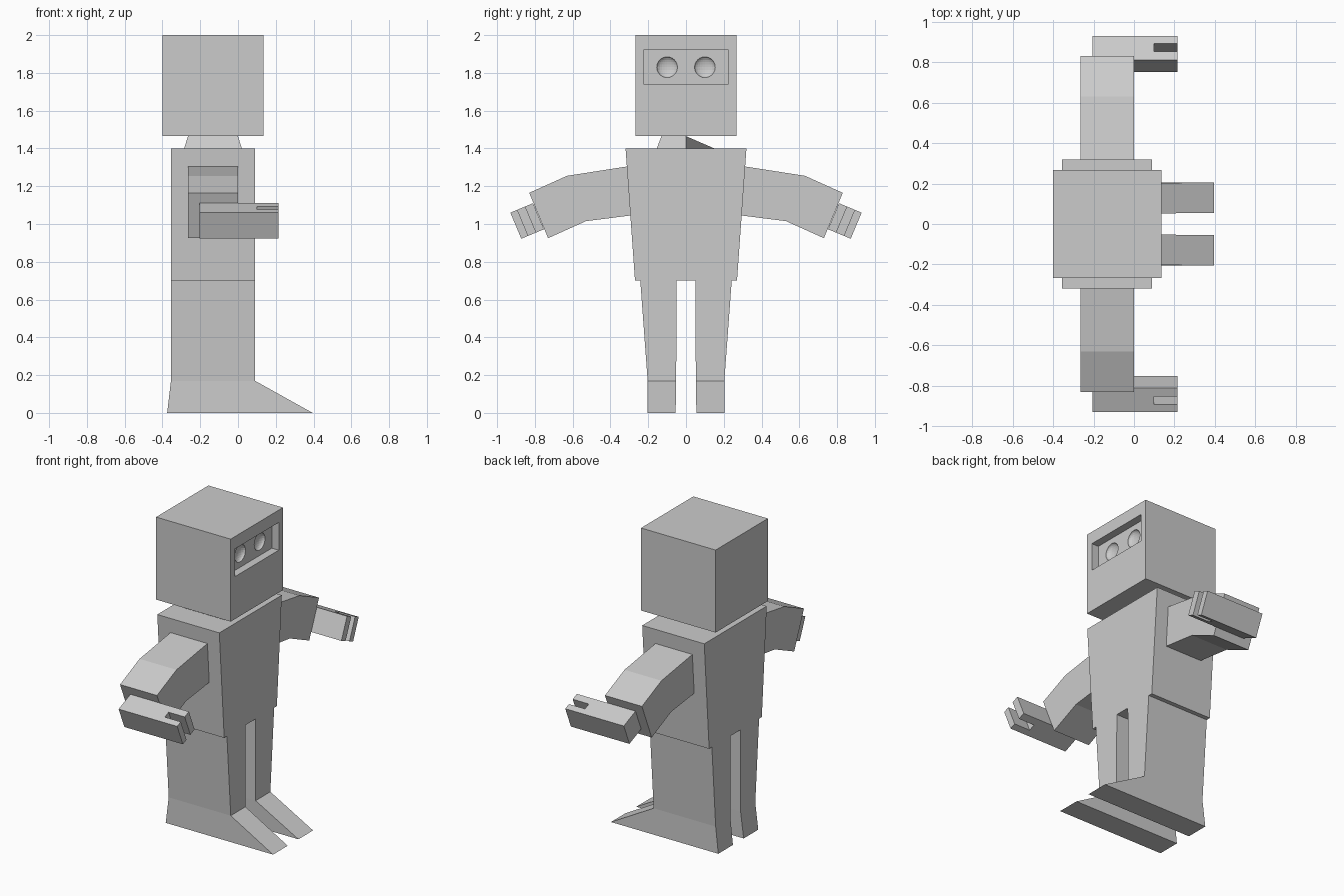
import bpy
import bmesh
from mathutils import Matrix, Vector

if "Cube" in bpy.data.objects:
    bpy.data.objects.remove(bpy.data.objects["Cube"])

# Single body colour
GREY = (0.6, 0.6, 0.6, 1)
grey = bpy.data.materials.new("plain grey")
grey.use_nodes = True
grey.diffuse_color = GREY
grey.node_tree.nodes["Principled BSDF"].inputs["Base Color"].default_value = GREY


def finish(name, bm, mirror=False):
    bmesh.ops.recalc_face_normals(bm, faces=bm.faces)
    mesh = bpy.data.meshes.new(name)
    bm.to_mesh(mesh)
    bm.free()
    mesh.materials.append(grey)
    obj = bpy.data.objects.new(name, mesh)
    bpy.context.scene.collection.objects.link(obj)
    if mirror:
        mod = obj.modifiers.new("both sides", 'MIRROR')
        mod.use_axis = (False, True, False)
    return obj


def prism(name, outline, direction, mirror=False):
    """Extrude a closed outline along a direction."""
    bm = bmesh.new()
    face = bm.faces.new([bm.verts.new(p) for p in outline])
    moved = bmesh.ops.extrude_face_region(bm, geom=[face], use_keep_orig=True)
    verts = [g for g in moved["geom"] if isinstance(g, bmesh.types.BMVert)]
    bmesh.ops.translate(bm, verts=verts, vec=direction)
    return finish(name, bm, mirror)


def taper(name, bottom, top, mirror=False):
    """Block between two rectangles, each (x0, x1, y0, y1, z)."""
    bm = bmesh.new()
    rings = []
    for x0, x1, y0, y1, z in (bottom, top):
        corners = ((x0, y0), (x1, y0), (x1, y1), (x0, y1))
        rings.append([bm.verts.new((x, y, z)) for x, y in corners])
    low, high = rings
    bm.faces.new(low)
    bm.faces.new(high)
    for i in range(4):
        j = (i + 1) % 4
        bm.faces.new((low[i], low[j], high[j], high[i]))
    return finish(name, bm, mirror)


def carve(obj, cutter):
    """Cut one object out of another and discard the cutter."""
    cutter.hide_render = True
    mod = obj.modifiers.new("cut", 'BOOLEAN')
    mod.operation = 'DIFFERENCE'
    mod.solver = 'EXACT'
    mod.object = cutter
    depsgraph = bpy.context.evaluated_depsgraph_get()
    mesh = bpy.data.meshes.new_from_object(obj.evaluated_get(depsgraph))
    obj.modifiers.clear()
    obj.data = mesh
    bpy.data.objects.remove(cutter)


# Head with a recessed visor
head = taper("head", (-0.4, 0.135, -0.268, 0.268, 1.465), (-0.4, 0.135, -0.268, 0.268, 2))
carve(head, taper("visor_cutter", (0.085, 0.2, -0.225, 0.225, 1.74),
                  (0.085, 0.2, -0.225, 0.225, 1.92)))

# Shallow eye sockets in the visor
for side in (-1, 1):
    bm = bmesh.new()
    bmesh.ops.create_uvsphere(bm, u_segments=24, v_segments=12, radius=0.055)
    bmesh.ops.scale(bm, vec=(0.5, 1, 1), verts=bm.verts)
    bmesh.ops.translate(bm, vec=(0.085, side * 0.1, 1.83), verts=bm.verts)
    carve(head, finish("eye_cutter", bm))

# Neck: a block on one side, a leaning wedge on the other
taper("neck", (-0.285, 0.02, -0.155, 0, 1.4), (-0.265, 0, -0.13, 0, 1.465))
bm = bmesh.new()
for p in ((-0.285, 0, 1.4), (0.02, 0, 1.4), (-0.285, 0.15, 1.4),
          (-0.265, 0, 1.465), (0, 0, 1.465)):
    bm.verts.new(p)
bmesh.ops.convex_hull(bm, input=bm.verts)
finish("neck_wedge", bm)

# Torso, legs and feet
BACK, CHEST = -0.355, 0.09
taper("torso", (BACK, CHEST, -0.27, 0.27, 0.7), (BACK, CHEST, -0.32, 0.32, 1.4))
taper("legs", (BACK, CHEST, 0.052, 0.203, 0.17), (BACK, CHEST, 0.05, 0.242, 0.7), True)
taper("feet", (-0.375, 0.395, 0.055, 0.205, 0), (BACK, CHEST, 0.052, 0.203, 0.17), True)

# Arms, bent at the elbow
arm = [(0.29, 1.308), (0.63, 1.255), (0.83, 1.165), (0.73, 0.925), (0.53, 1.015), (0.27, 1.048)]
prism("arms", [(-0.265, y, z) for y, z in arm], (0.265, 0, 0), True)

# Hands: a forked block lying along the end of each arm
inner, outer = Vector((0, 0.81, 1.11)), Vector((0, 0.93, 1.06))
fork = [(-0.205, 0), (0.215, 0), (0.215, 0.36), (0.1, 0.36),
        (0.1, 0.69), (0.215, 0.69), (0.215, 1), (-0.205, 1)]
outline = [inner.lerp(outer, t) + Vector((x, 0, 0)) for x, t in fork]
prism("hands", outline, Vector((0, -0.058, -0.138)), True)
